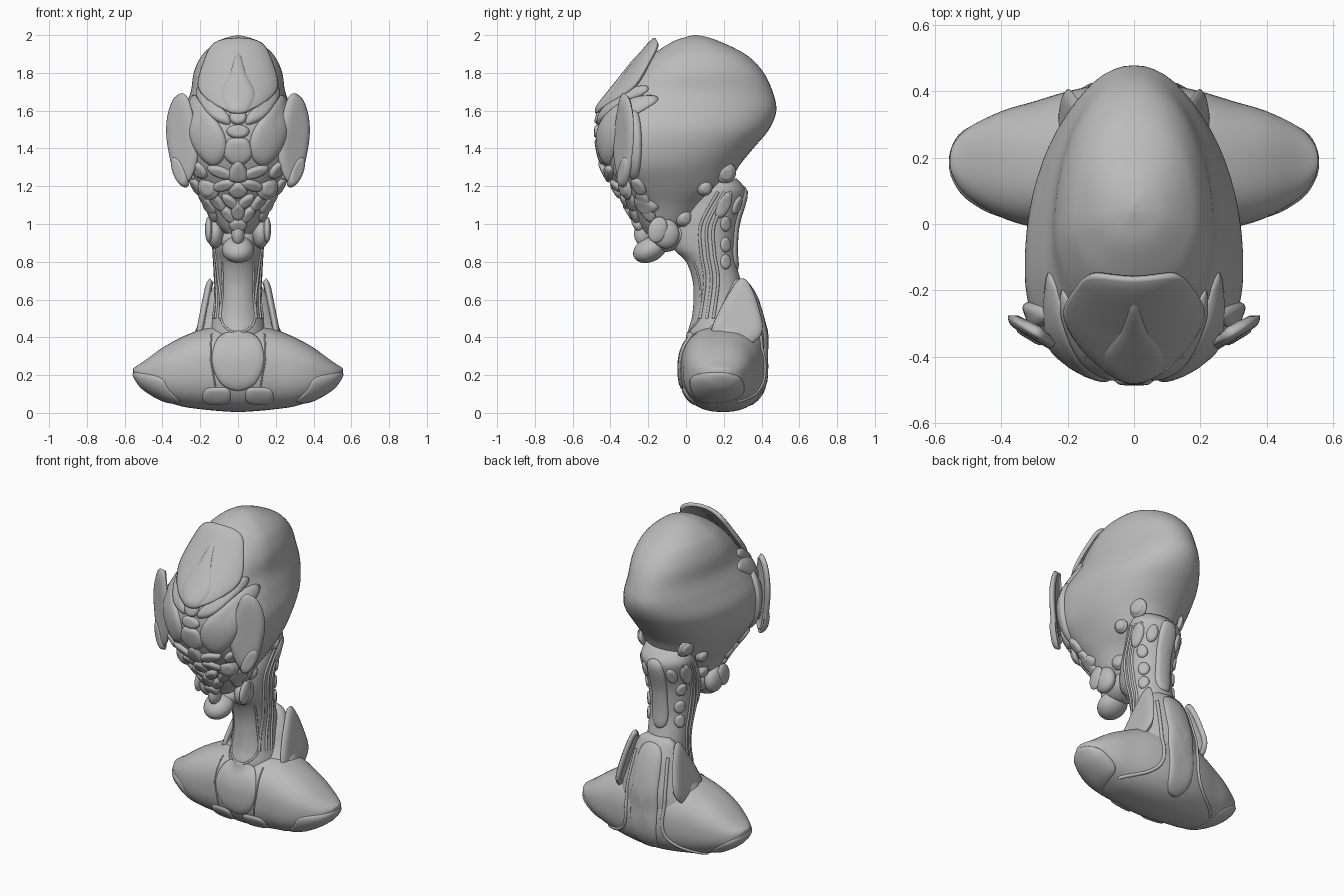
import bpy, bmesh, math
from mathutils import Vector
from mathutils.bvhtree import BVHTree

default_cube = bpy.data.objects.get("Cube")
if default_cube:
    bpy.data.objects.remove(default_cube)

clay = bpy.data.materials.new("clay_grey")
clay.use_nodes = True
clay.diffuse_color = (0.5, 0.5, 0.5, 1)
clay.node_tree.nodes["Principled BSDF"].inputs["Base Color"].default_value = clay.diffuse_color


def finish(name, bm):
    bmesh.ops.recalc_face_normals(bm, faces=bm.faces)
    mesh = bpy.data.meshes.new(name)
    bm.to_mesh(mesh)
    bm.free()
    mesh.materials.append(clay)
    mesh.shade_smooth()
    obj = bpy.data.objects.new(name, mesh)
    bpy.context.collection.objects.link(obj)
    return obj


def smooth(points, steps, closed=False):
    """Catmull-Rom interpolation of tuples of any length."""
    pts = [Vector(p) for p in points]
    count = len(pts)
    pick = (lambda i: pts[i % count]) if closed else (lambda i: pts[max(0, min(i, count - 1))])
    out = []
    for i in range(count if closed else count - 1):
        a, b, c, d = pick(i - 1), pick(i), pick(i + 1), pick(i + 2)
        for s in range(steps):
            t = s / steps
            out.append(b + (c - a) * (t / 2) + (a * 2 - b * 5 + c * 4 - d) * (t * t / 2)
                       + (b * 3 - a - c * 3 + d) * (t ** 3 / 2))
    return out if closed else out + [pts[-1]]


def skin(name, rings):
    bm = bmesh.new()
    loops = [[bm.verts.new(p) for p in ring] for ring in rings]
    for low, high in zip(loops, loops[1:]):
        for i in range(len(low)):
            j = (i + 1) % len(low)
            bm.faces.new((low[i], low[j], high[j], high[i]))
    bm.faces.new(loops[0])
    bm.faces.new(loops[-1])
    return finish(name, bm)


def squircle(power, sides=64):
    for i in range(sides):
        a = math.tau * i / sides
        c, s = math.cos(a), math.sin(a)
        yield math.copysign(abs(c) ** (2 / power), c), math.copysign(abs(s) ** (2 / power), s)


def upright(name, sections, power=2.0, lumps=0.0):
    """Loft of (height, half width, front y, widest y, back y)."""
    rings = []
    for z, w, front, mid, back in smooth(sections, 6):
        ring = []
        for c, s in squircle(power):
            k = 1 + lumps * math.sin(9 * z + 2 * s) * math.cos(5 * c * c + 4 * s)
            ring.append((max(w, 0.002) * c * k, mid + s * k * (back - mid if s > 0 else mid - front), z))
        rings.append(ring)
    return skin(name, rings)


def tree(*objects):
    bm = bmesh.new()
    for obj in objects:
        bm.from_mesh(obj.data)
    return BVHTree.FromBMesh(bm)


def project(bvh, side):
    """Surface lookup seen from the front, back or left."""
    def find(u, v):
        start, ray = {"front": ((u, -3, v), (0, 1, 0)), "back": ((u, 3, v), (0, -1, 0)),
                      "left": ((3, u, v), (-1, 0, 0))}[side]
        hit = bvh.ray_cast(Vector(start), Vector(ray))
        if hit[0] is None:
            hit = bvh.find_nearest(Vector(start) + Vector(ray) * 2.8)
        return hit[0], hit[1]
    return find


def plane(origin, du, dv, normal, bow=0.0):
    """Free standing sheet, bowed along u."""
    def find(u, v):
        n = Vector(normal).normalized()
        return Vector(origin) + Vector(du) * u + Vector(dv) * v - n * (bow * u * u), n
    return find


def sides_of(name, mirror):
    return ((1, "left_" + name), (-1, "right_" + name)) if mirror else ((1, name),)


def panel(name, outline, surface, height=0.006, mirror=True, thick=0.014):
    """Pillowed plate following a surface."""
    edge = smooth(outline, 6, True)
    centre = sum(edge, Vector((0, 0))) / len(edge)
    for sign, label in sides_of(name, mirror):
        bm = bmesh.new()
        loops = []
        for r in (0.05, 0.3, 0.55, 0.75, 0.88, 0.96, 1.0):
            loop = []
            for p in edge:
                q = centre.lerp(p, r)
                spot, normal = surface(q.x, q.y)
                spot = spot + normal * (height - (height + 0.006) * r ** 12)
                loop.append(bm.verts.new((spot.x * sign, spot.y, spot.z)))
            loops.append(loop)
        bm.faces.new(loops[0])
        for a, b in zip(loops, loops[1:]):
            for i in range(len(a)):
                j = (i + 1) % len(a)
                bm.faces.new((a[i], a[j], b[j], b[i]))
        obj = finish(label, bm)
        solid = obj.modifiers.new("thickness", "SOLIDIFY")
        solid.thickness = thick
        solid.offset = 0


def oval(u, v, ru, rv, tilt=0):
    t = math.radians(tilt)
    ring = [(ru * math.cos(k * math.pi / 4), rv * math.sin(k * math.pi / 4)) for k in range(8)]
    return [(u + a * math.cos(t) - b * math.sin(t), v + a * math.sin(t) + b * math.cos(t)) for a, b in ring]


def stud(name, place, r, facing):
    """Flat disc with a raised cap, sitting on a point and facing outward."""
    n = Vector(facing).normalized()
    across = Vector((0, 0, 1)).cross(n).normalized()
    for part, size, lift in (("_rim", r, 0), ("_cap", r * 0.68, 0.01)):
        panel(name + part, oval(0, 0, size, size), plane(place + n * lift, across, n.cross(across), n), 0.004, True, 0.03)


def cord(name, points, surface, radius=0.008, mirror=True):
    path = [surface(*p)[0] for p in smooth(points, 8)]
    for sign, label in sides_of(name, mirror):
        curve = bpy.data.curves.new(label, "CURVE")
        curve.dimensions = "3D"
        curve.bevel_depth = radius
        curve.bevel_resolution = 3
        curve.use_fill_caps = True
        spline = curve.splines.new("POLY")
        spline.points.add(len(path) - 1)
        for point, p in zip(spline.points, path):
            point.co = (p.x * sign, p.y, p.z, 1)
        curve.materials.append(clay)
        bpy.context.collection.objects.link(bpy.data.objects.new(label, curve))


def ball(name, place, size, tilt=0, mirror=True):
    for sign, label in sides_of(name, mirror):
        rings = []
        for k in range(17):
            a = math.pi * k / 16
            ring = []
            for c, s in squircle(2, 32):
                r = max(math.sin(a), 0.01)
                x, y, z = size[0] * c * r, size[1] * s * r, size[2] * math.cos(a)
                y, z = y * math.cos(tilt) - z * math.sin(tilt), y * math.sin(tilt) + z * math.cos(tilt)
                ring.append((sign * (place[0] + x), place[1] + y, place[2] + z))
            rings.append(ring)
        skin(label, rings)


# Main masses
skull = upright("skull", [
    (0.95, .07, -.22, -.12, -.02), (1.0, .12, -.25, -.12, .02), (1.1, .175, -.31, -.12, .1),
    (1.19, .235, -.37, -.14, .22), (1.3, .3, -.43, -.16, .28), (1.4, .325, -.46, -.16, .36),
    (1.5, .325, -.465, -.15, .44), (1.6, .29, -.44, -.12, .475), (1.7, .25, -.37, -.05, .455),
    (1.8, .235, -.285, 0, .41), (1.88, .2, -.2, .03, .34), (1.93, .155, -.13, .05, .26),
    (1.97, .1, -.06, .05, .17), (1.99, .05, 0, .05, .11), (2.0, 0, .04, .05, .06)], 2.1, 0.012)
neck = upright("neck", [
    (.3, .16, .02, .18, .36), (.42, .15, .01, .18, .35), (.5, .135, .03, .18, .34), (.6, .12, .04, .18, .32),
    (.7, .12, .035, .17, .29), (.8, .125, 0, .15, .265), (.88, .13, -.07, .14, .26), (1.0, .14, -.06, .14, .27),
    (1.1, .15, 0, .16, .3), (1.18, .16, .05, .18, .315), (1.24, .14, .1, .18, .27)])
upper_back = upright("upper_back", [
    (.25, .3, .06, .22, .42), (.35, .27, .06, .22, .425), (.42, .235, .08, .22, .425), (.5, .195, .13, .25, .405),
    (.6, .16, .18, .26, .375), (.68, .12, .22, .28, .335), (.71, .08, .25, .28, .31)])

# Bust, lofted from shoulder to shoulder as (x, front, back, bottom, top)
half = [(.555, .18, .2, .215, .235), (.545, .14, .24, .19, .243), (.5, .08, .29, .13, .272), (.4, .02, .34, .07, .345),
        (.3, -.01, .37, .035, .4), (.2, -.02, .4, .02, .44), (.1, -.03, .42, .01, .46)]
stations = half + [(0, -.035, .425, .005, .46)] + [(-s[0],) + s[1:] for s in reversed(half)]
bust = skin("bust", [[(x, (f + b) / 2 + c * (b - f) / 2, (lo + hi) / 2 + s * (hi - lo) / 2)
                      for c, s in squircle(2.4)] for x, f, b, lo, hi in smooth(stations, 5)])

face = project(tree(skull), "front")
temple = project(tree(skull), "left")
torso = tree(neck, upper_back, bust)
chest, back, flank = (project(torso, s) for s in ("front", "back", "left"))

# Forehead crest and its teardrop, on a raked sheet
rake = plane((0, -.165, 1.98), (1, 0, 0), (0, .8, 1), (0, -1, .8), 1.6)
panel("forehead_crest", [(0, 0), (.12, -.01), (.17, -.08), (.205, -.2), (.16, -.29), (.08, -.36), (0, -.39),
                         (-.08, -.36), (-.16, -.29), (-.205, -.2), (-.17, -.08), (-.12, -.01)], rake, .006, False, .022)
panel("forehead_teardrop", [(0, -.06), (.04, -.18), (.095, -.29), (.06, -.37), (0, -.39),
                            (-.06, -.37), (-.095, -.29), (-.04, -.18)], rake, .016, False)

# Face plates
panel("brow_band", [(.2, 1.73), (.215, 1.68), (.14, 1.57), (.05, 1.53), (.06, 1.58), (.15, 1.66)], face, .015)
panel("large_plate", [(.235, 1.68), (.27, 1.6), (.24, 1.42), (.14, 1.31), (.07, 1.37), (.08, 1.48), (.16, 1.6)], face, .012)
panel("bridge_stud", oval(0, 1.565, .04, .035), face, .018, False)
panel("bridge_oval", oval(0, 1.49, .055, .03), face, .012, False)
panel("bridge_plate", [(0, 1.45), (.05, 1.44), (.07, 1.36), (0, 1.31), (-.07, 1.36), (-.05, 1.44)], face, .01, False)
panel("nose_plate", [(0, 1.34), (.05, 1.25), (0, 1.23), (-.05, 1.25)], face, .02, False)
panel("nose_lower", oval(0, 1.18, .045, .035), face, .018, False)
panel("inner_brow", oval(.09, 1.275, .07, .022, 20), face, .016)
panel("eye_bridge", oval(.075, 1.205, .055, .022, -15), face, .014)
panel("outer_brow", oval(.21, 1.29, .055, .025, 45), face, .014)
stud("eye", face(.155, 1.19)[0], .05, (.5, -1, -.25))
for i, (u, v, length, tilt) in enumerate([(.04, 1.12, .05, 40), (.11, 1.12, .06, 50), (.15, 1.1, .05, 60), (.05, 1.05, .05, 50)]):
    panel("mandible_%d" % (i + 1), oval(u, v, length, .02, tilt), face, .015)
panel("upper_lip", oval(0, 1.07, .03, .045), face, .02, False)
panel("lower_lip", oval(0, 1.0, .04, .03), face, .025, False)

# Wing plates hugging the temples
wing = plane((.22, -.37, 0), (1, .6, 0), (0, 0, 1), (.5, -1, 0))
panel("wing_plate", [(.05, 1.66), (.1, 1.67), (.135, 1.6), (.148, 1.5), (.135, 1.38), (.1, 1.25), (.06, 1.22), (.02, 1.28), (0, 1.42)],
      wing, .01, True, .03)
panel("cheek_wing", oval(.085, 1.28, .03, .085, -20), wing, .025)
panel("temple_plate", oval(-.275, 1.42, .035, .19), temple, .014)
for i, v in enumerate((1.2, 1.13, 1.06)):
    panel("cheek_plate_%d" % (i + 1), oval(-.25 + i * .025, v, .05, .024, -55), temple, .014)

# Chin and jaw
ball("chin", (0, -.19, .865), (.085, .095, .065), .45, False)
ball("tongue", (0, -.23, .95), (.035, .045, .065), 0, False)
ball("throat", (0, -.08, .93), (.1, .12, .07), .4, False)
ball("jaw_lobe", (.12, -.11, .95), (.045, .075, .08), .3)
ball("jaw_fin", (.155, -.15, .97), (.02, .05, .07), -.3)

# Skull studs
for name, u, v, r in (("ear_stud", .21, 1.27, .045), ("small_stud", .1, 1.19, .028), ("jaw_stud", -.01, 1.03, .032)):
    stud(name, temple(u, v)[0], r, (1, .35, -.25))

# Neck cords and inlays
for i, shift in enumerate((0, .035, .07)):
    cord("neck_cord_%d" % (i + 1), [(.17 + shift, 1.17), (.08 + shift, 1.0), (.08 + shift, .85),
                                   (.1 + shift, .7), (.075 + shift, .5)], flank)
panel("neck_side_plate", oval(.2, 1.1, .03, .07, -25), flank)
for i, v in enumerate((1.0, .89, .8)):
    panel("neck_inlay_%d" % (i + 1), oval(.21, v, .022, .035), flank)
panel("nape_strip", [(.045, 1.17), (.045, .95), (.04, .78), (-.04, .78), (-.045, .95), (-.045, 1.17)], back, .008, False)
panel("nape_bead", oval(.09, 1.1, .022, .045), back)
cord("throat_cord", [(.085, .8), (.08, .65), (.09, .5), (.05, .44), (0, .42)], chest, .006)

# Collar fins rising beside the neck
fin = plane((.145, 0, .7), (0, 1, 0), (.2, 0, -1), (1, 0, .2))
panel("collar_fin", [(.29, 0), (.33, .03), (.375, .15), (.39, .28), (.28, .35), (.15, .29), (.18, .18), (.24, .07)], fin, .008, True, .03)

# Chest, shoulder and back plates
panel("sternum_plate", [(0, .43), (.1, .4), (.135, .28), (.09, .16), (0, .12), (-.09, .16), (-.135, .28), (-.1, .4)], chest, .004, False)
panel("lower_chest_plate", [(.05, .12), (.1, .13), (.17, .12), (.18, .06), (.11, .045), (.05, .06)], chest, .004)
cord("chest_seam", [(.14, .42), (.145, .3), (.13, .2), (.12, .14)], chest, .004)
panel("shoulder_underside", [(.02, .16), (.06, .2), (.19, .21), (.29, .18), (.3, .1), (.22, .06), (.07, .06)], flank, .002)
panel("spine_plate", [(.06, .66), (.085, .45), (.08, .15), (.04, .05), (-.04, .05), (-.08, .15), (-.085, .45), (-.06, .66)], back, .004, False)
cord("back_strap", [(.11, .62), (.13, .4), (.13, .2), (.2, .11), (.34, .06)], back, .01)
